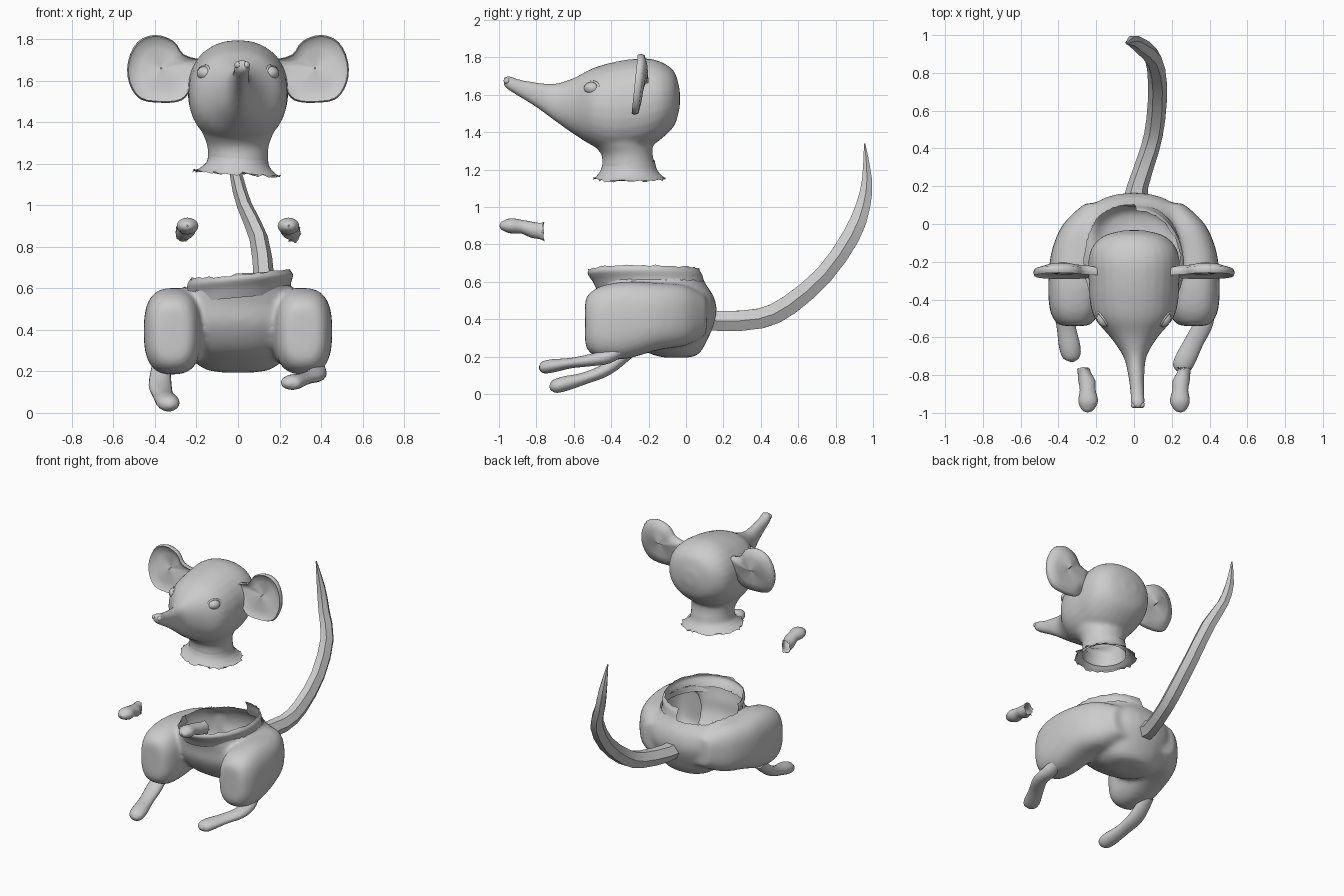
import bpy, bmesh, math, random
from mathutils import Vector

if "Cube" in bpy.data.objects:
    bpy.data.objects.remove(bpy.data.objects["Cube"])

random.seed(4)

def smooth(ob, angle=60):
    bpy.ops.object.select_all(action='DESELECT')
    ob.select_set(True)
    bpy.context.view_layer.objects.active = ob
    bpy.ops.object.shade_smooth_by_angle(angle=math.radians(angle))

def add(name, bm):
    me = bpy.data.meshes.new(name)
    bm.to_mesh(me)
    bm.free()
    ob = bpy.data.objects.new(name, me)
    bpy.context.collection.objects.link(ob)
    return ob

def skin(name, rings, caps=True, angle=60):
    """Bridge a list of closed rings into one surface."""
    bm = bmesh.new()
    vr = [[bm.verts.new(p) for p in r] for r in rings]
    n = len(vr[0])
    for a, b in zip(vr, vr[1:]):
        for i in range(n):
            bm.faces.new((a[i], a[(i + 1) % n], b[(i + 1) % n], b[i]))
    if caps:
        bm.faces.new(vr[0][::-1])
        bm.faces.new(vr[-1])
    bmesh.ops.recalc_face_normals(bm, faces=bm.faces)
    ob = add(name, bm)
    smooth(ob, angle)
    return ob

def spline(st, sub):
    """Catmull-Rom through stations of any width."""
    out = []
    for i in range(len(st) - 1):
        p0, p1, p2, p3 = st[max(i - 1, 0)], st[i], st[i + 1], st[min(i + 2, len(st) - 1)]
        for t in [k / sub for k in range(sub)]:
            out.append([0.5 * (2 * b + (c - a) * t + (2 * a - 5 * b + 4 * c - d) * t * t
                               + (3 * b - a - 3 * c + d) * t ** 3)
                        for a, b, c, d in zip(p0, p1, p2, p3)])
    return out + [list(st[-1])]

def loft(name, st, axis=None, sides=28, power=2.0, sub=4, caps=True, ragged=0, tilt=0, angle=60):
    """Stations (x, y, z, half width, half height) along a path or a fixed axis."""
    s = spline(st, sub)
    rings = []
    for i, q in enumerate(s):
        a, b = s[max(i - 1, 0)], s[min(i + 1, len(s) - 1)]
        t = Vector(axis) if axis else (Vector(b[:3]) - Vector(a[:3])).normalized()
        u = Vector((1, 0, 0))
        u = (u - t * u.dot(t)).normalized()
        v = t.cross(u)
        ring = []
        for k in range(sides):
            w = 2 * math.pi * k / sides
            c, d = (math.copysign(abs(f) ** (2 / power), f) for f in (math.cos(w), math.sin(w)))
            p = Vector(q[:3]) + u * c * max(q[3], .003) + v * d * max(q[4], .003)
            p.z += tilt * p.x
            if ragged and i == len(s) - 1:
                p += Vector([random.uniform(-ragged, ragged) for _ in range(3)])
            ring.append(p)
        rings.append(ring)
    return skin(name, rings, caps, angle)

def open_up(ob, cut):
    """Keep the outer shell and delete the faces where cut(centre) is true."""
    bm = bmesh.new()
    bm.from_mesh(ob.data)
    stack = [max(bm.verts, key=lambda v: v.co.x)]
    shell = set(stack)
    while stack:
        new = [w for e in stack.pop().link_edges for w in e.verts if w not in shell]
        shell.update(new)
        stack += new
    bad = [f for f in bm.faces if f.verts[0] not in shell or cut(f.calc_center_median())]
    bmesh.ops.delete(bm, geom=bad, context='FACES')
    bm.to_mesh(ob.data)
    bm.free()

def fuse(name, parts, voxel, rounds, cut):
    """Melt parts into one smooth skin, then open it up."""
    bm = bmesh.new()
    for o in parts:
        bm.from_mesh(o.data)
        bpy.data.objects.remove(o)
    ob = add(name, bm)
    m = ob.modifiers.new("melt", 'REMESH')
    m.mode, m.voxel_size = 'VOXEL', voxel
    m = ob.modifiers.new("relax", 'SMOOTH')
    m.factor, m.iterations = .5, rounds
    dg = bpy.context.evaluated_depsgraph_get()
    me = bpy.data.meshes.new_from_object(ob.evaluated_get(dg))
    ob.modifiers.clear()
    ob.data = me
    open_up(ob, cut)
    smooth(ob, 80)

def ball(name, r, loc, rot=(0, 0, 0), scale=(1, 1, 1)):
    bpy.ops.mesh.primitive_uv_sphere_add(segments=24, ring_count=12, radius=r, location=loc,
                                         rotation=rot, scale=scale)
    bpy.context.object.name = name
    smooth(bpy.context.object)

Y, Z = (0, 1, 0), (0, 0, 1)

# head: skull with long snout, plus neck open at the bottom
skull = loft("skull", [
    (.02, -.975, 1.67, .022, .022), (.02, -.95, 1.665, .038, .038), (.018, -.9, 1.64, .037, .045),
    (.012, -.8, 1.60, .043, .067), (.005, -.7, 1.56, .062, .10), (0, -.6, 1.54, .125, .15),
    (0, -.5, 1.535, .208, .207), (0, -.4, 1.53, .235, .242), (0, -.3, 1.54, .24, .25),
    (0, -.2, 1.557, .242, .237), (0, -.12, 1.572, .22, .198), (0, -.06, 1.58, .155, .14),
    (0, -.033, 1.58, .05, .045)], Y, power=2.15)
neck = loft("neck", [
    (0, -.305, 1.12, .145, .145), (0, -.305, 1.2, .145, .145), (0, -.315, 1.28, .147, .137),
    (0, -.34, 1.35, .172, .165), (0, -.33, 1.45, .205, .18)], Z)
fuse("head", [skull, neck], .012, 8, lambda c: c.z < 1.17)
loft("neck_collar", [
    (0, -.305, 1.25, .143, .137), (0, -.305, 1.2, .15, .15), (-.003, -.302, 1.167, .18, .175),
    (-.005, -.3, 1.152, .21, .19)], Z, sides=48, caps=False, ragged=.01, tilt=-.07)

# ears: shallow discs with a rounded rim
outline = spline([(.17, 1.70), (.26, 1.725), (.31, 1.79), (.40, 1.82), (.485, 1.785), (.53, 1.69),
                  (.525, 1.59), (.47, 1.51), (.36, 1.493), (.27, 1.505), (.22, 1.56), (.17, 1.60),
                  (.17, 1.70)], 3)[:-1]
layers = [(.02, -.25), (.6, -.252), (.87, -.262), (.96, -.274), (1, -.257), (.95, -.237),
          (.6, -.222), (.02, -.216)]
for side, s in (("right", 1), ("left", -1)):
    skin(side + "_ear", [[(s * (.37 + (x - .37) * k), y + (z - 1.66) * .1, 1.66 + (z - 1.66) * k)
                          for x, z in outline] for k, y in layers])
    # eyes with lids
    rot = Vector((s * .8, -.55, .2)).to_track_quat('Z', 'Y').to_euler()
    ball(side + "_eye", .039, (s * .160, -.505, 1.635), rot, (1.1, .85, .9))
    bpy.ops.mesh.primitive_torus_add(major_radius=.042, minor_radius=.008, major_segments=28,
                                     minor_segments=8, rotation=rot,
                                     location=(s * .164, -.505, 1.635))
    bpy.context.object.name = side + "_eyelid"
    bpy.context.object.scale = (1.1, .85, 1)
    smooth(bpy.context.object)
    # nostril bumps
    ball(side + "_nostril", .017, (.02 + s * .02, -.958, 1.675))
    # hands, open at the wrist
    loft(side + "_hand", [
        (s * .245, -.997, .90, .004, .004), (s * .245, -.985, .90, .03, .022),
        (s * .243, -.94, .90, .052, .04), (s * .245, -.88, .895, .042, .037),
        (s * .25, -.83, .88, .045, .043), (s * .262, -.79, .873, .036, .043),
        (s * .268, -.765, .87, .033, .047)],
        Y, sides=20, caps=False, ragged=.008)

# hips: pelvis and full thighs, open at the waist
parts = [loft("pelvis", [
    (0, -.05, .195, .08, .06), (0, -.06, .215, .17, .13), (0, -.115, .3, .26, .235),
    (0, -.135, .42, .32, .30), (0, -.15, .52, .31, .30), (0, -.185, .6, .255, .285),
    (0, -.2, .7, .235, .275)], Z, power=2.3)]
for s in (1, -1):
    parts.append(loft("thigh", [
        (s * .315, -.54, .385, .06, .11), (s * .315, -.52, .382, .10, .155),
        (s * .315, -.45, .385, .132, .195), (s * .312, -.32, .395, .142, .207),
        (s * .29, -.15, .415, .148, .18), (s * .24, 0, .42, .135, .16),
        (s * .18, .11, .42, .08, .10)], Y, power=2.7))
fuse("hips", parts, .013, 18,
     lambda c: c.z > .6 + .06 * c.x and (c.x / .262) ** 2 + ((c.y + .2) / .34) ** 2 < 1)
rim = loft("waist_rim", [
    (0, -.18, .555, .255, .295), (.005, -.20, .60, .25, .298), (.01, -.22, .64, .255, .305),
    (.01, -.225, .665, .24, .295)], Z, sides=56, caps=False, ragged=.007, tilt=.09)
# the rim is torn away at the back left
open_up(rim, lambda c: Vector((c.x, c.y + .21)).normalized().dot((-.75, .66)) > .65)

# lower legs
loft("right_lower_leg", [
    (.36, -.33, .25, .045, .035), (.375, -.42, .20, .05, .038), (.37, -.52, .18, .05, .032),
    (.32, -.62, .165, .05, .028), (.27, -.72, .15, .055, .036), (.25, -.765, .142, .045, .03),
    (.245, -.785, .14, .01, .008)], sides=18)
loft("left_lower_leg", [
    (-.37, -.30, .23, .045, .035), (-.375, -.42, .135, .055, .035), (-.36, -.54, .085, .05, .032),
    (-.34, -.65, .055, .056, .04), (-.33, -.705, .04, .045, .034), (-.328, -.728, .034, .012, .01)],
    sides=18)

# tail: faceted sweep
loft("tail", [
    (.01, .1, .40, .075, .06), (.02, .2, .39, .055, .062), (.085, .4, .405, .05, .062),
    (.115, .55, .475, .05, .062), (.125, .74, .64, .05, .056), (.10, .88, .84, .045, .055),
    (.03, .945, 1.0, .036, .045), (-.01, .968, 1.15, .03, .03), (-.04, .955, 1.34, .004, .004)],
    sides=6, sub=2, angle=25)
